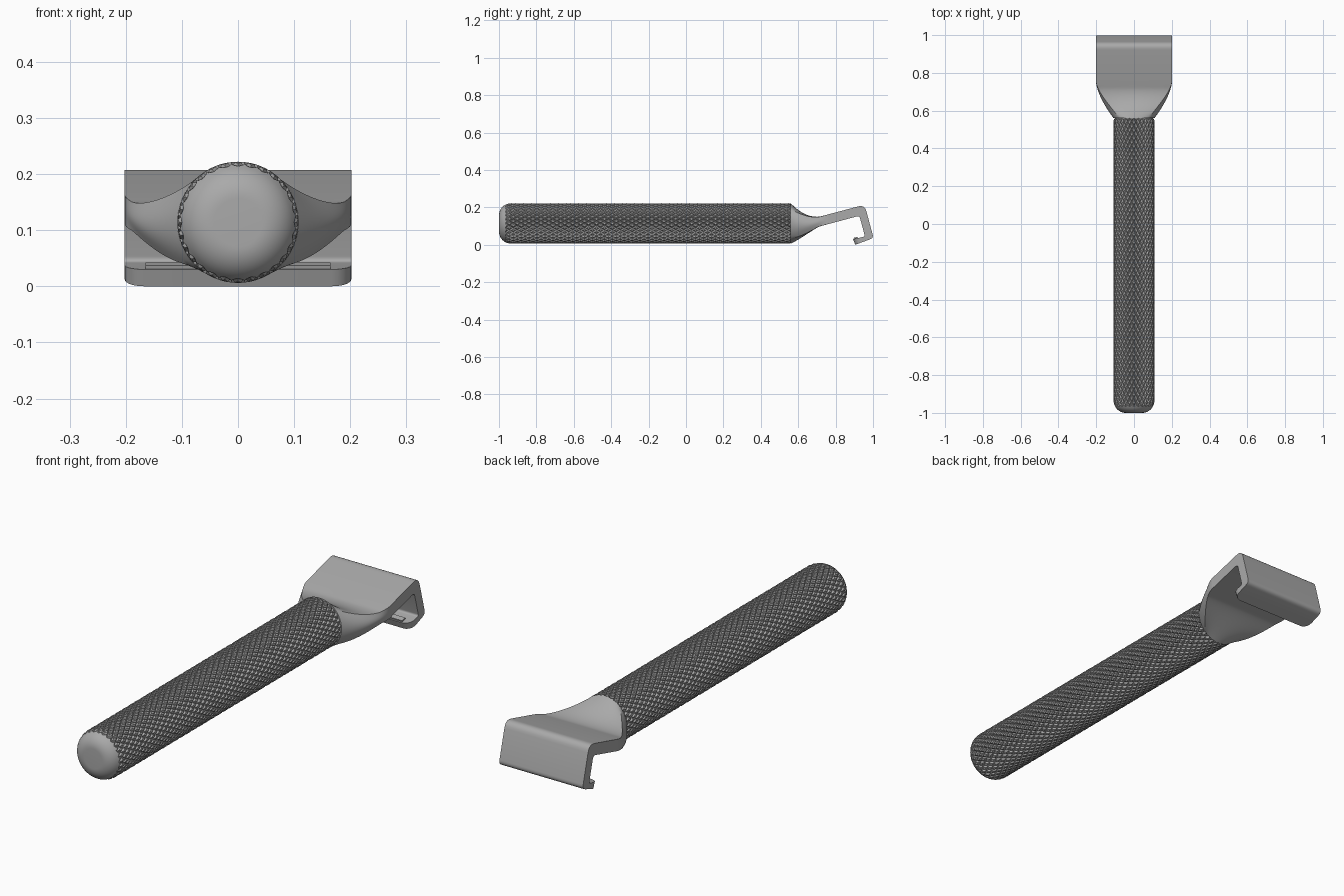
import bpy, bmesh, math
from mathutils import Vector, Matrix

if "Cube" in bpy.data.objects:
    bpy.data.objects.remove(bpy.data.objects["Cube"])

GREY = (0.4, 0.4, 0.4, 1)
metal = bpy.data.materials.new("grey metal")
metal.use_nodes = True
metal.diffuse_color = GREY
metal.node_tree.nodes["Principled BSDF"].inputs["Base Color"].default_value = GREY

AXIS = 0.114            # height of the handle axis
R, CORE = 0.108, 0.100  # outer and groove radius
FILLET = 0.065          # rounding of the handle's end
Y0, Y1 = -0.966, 0.56   # knurled length


def finish(name, bm, smooth=True):
    mesh = bpy.data.meshes.new(name)
    bm.to_mesh(mesh)
    bm.free()
    mesh.materials.append(metal)
    ob = bpy.data.objects.new(name, mesh)
    bpy.context.collection.objects.link(ob)
    if smooth:
        bpy.ops.object.select_all(action="DESELECT")
        ob.select_set(True)
        bpy.context.view_layer.objects.active = ob
        bpy.ops.object.shade_smooth_by_angle(angle=math.radians(30))
    return ob


def loft(bm, rings):
    """Skin a list of closed rings and cap both ends."""
    vs = [[bm.verts.new(p) for p in ring] for ring in rings]
    n = len(vs[0])
    for a, b in zip(vs, vs[1:]):
        for i in range(n):
            j = (i + 1) % n
            bm.faces.new((a[i], a[j], b[j], b[i]))
    bm.faces.new(vs[0])
    bm.faces.new(vs[-1])
    bmesh.ops.recalc_face_normals(bm, faces=bm.faces)


def circle(y, r, n=56):
    return [(r * math.sin(2 * math.pi * i / n), y, AXIS + r * math.cos(2 * math.pi * i / n))
            for i in range(n)]


# Knurled grip: a lattice of diamonds, each raised as a flat-topped pyramid
AROUND, ROWS = 56, 72
bm = bmesh.new()
grid = {}
for b in range(ROWS + 1):
    ring = circle(Y0 + (Y1 - Y0) * b / ROWS, CORE, AROUND)
    for a in range(b % 2, AROUND, 2):
        grid[a, b] = bm.verts.new(ring[a])
for b in range(ROWS + 1):
    for a in range((b + 1) % 2, AROUND, 2):
        corners = [(a + 1, b), (a, b + 1), (a - 1, b), (a, b - 1)]
        bm.faces.new([grid[i % AROUND, j] for i, j in corners if 0 <= j <= ROWS])
bm.normal_update()
bmesh.ops.inset_individual(bm, faces=bm.faces[:], thickness=0.005, depth=R - CORE,
                           use_even_offset=True)
# keep the teeth inside the rounded end
for v in bm.verts:
    dy = min(max(0, Y0 + 0.031 - v.co.y), FILLET)
    limit = R - FILLET + math.sqrt(FILLET ** 2 - dy ** 2)
    r = math.hypot(v.co.x, v.co.z - AXIS)
    if r > limit:
        v.co.x *= limit / r
        v.co.z = AXIS + (v.co.z - AXIS) * limit / r
finish("knurled_grip", bm, smooth=False)

# Rounded end cap
bm = bmesh.new()
end = math.asin((CORE - R + FILLET) / FILLET)
rings = []
for k in range(11):
    t = end * k / 10
    rings.append(circle(-1 + FILLET * (1 - math.cos(t)), R - FILLET + FILLET * math.sin(t)))
loft(bm, rings)
finish("end_cap", bm)

# Neck: round section flaring into the flat bar
NECK_END, HALF = 0.76, 0.202


def bar_top(y):
    return 0.157 + 0.267 * (y - 0.74)


def bar_bottom(y):
    return 0.105 + 0.267 * (y - 0.74)


bm = bmesh.new()
rings = []
for k in range(25):
    u = k / 24
    y = Y1 + (NECK_END - Y1) * u
    wide = 1 - (1 - u) ** 1.6
    flat = 1 - (1 - min(u / 0.8, 1)) ** 1.5
    w = R + (HALF - R) * wide
    top = AXIS + R + (bar_top(y) - AXIS - R) * flat
    low = AXIS - R + (bar_bottom(y) - AXIS + R) * flat
    ring = []
    for i in range(64):
        c, s = math.cos(math.tau * i / 64), math.sin(math.tau * i / 64)
        f = 1 + (1 / max(abs(c), abs(s)) - 1) * wide
        ring.append((w * c * f, y, (top + low) / 2 + (top - low) / 2 * s * f))
    rings.append(ring)
loft(bm, rings)
finish("flared_neck", bm)


# Hook: rounded side profile extruded across the width
def rounded(points):
    out = []
    for i, (y, z, r) in enumerate(points):
        p = Vector((y, z))
        if not r:
            out.append(p)
            continue
        a = Vector(points[i - 1][:2]) - p
        b = Vector(points[(i + 1) % len(points)][:2]) - p
        a, b = p + a.normalized() * r, p + b.normalized() * r
        for k in range(7):
            t = k / 6
            out.append(a * (1 - t) ** 2 + p * 2 * t * (1 - t) + b * t * t)
    return out


profile = rounded([
    (NECK_END, bar_top(NECK_END), 0), (0.955, 0.214, 0.035), (1.003, 0.036, 0.02),
    (0.905, 0.0, 0), (0.893, 0.03, 0), (0.957, 0.044, 0.01),
    (0.927, 0.155, 0.015), (NECK_END, bar_bottom(NECK_END), 0)])
bm = bmesh.new()
loft(bm, [[(x, p.x, p.y) for p in profile] for x in (-HALF, HALF)])
# round the lip's two front corners
tip = [e for e in bm.edges
       if all(v.co.y < 0.91 and v.co.z < 0.032 for v in e.verts)
       and abs(e.verts[0].co.x - e.verts[1].co.x) < 0.01]
bmesh.ops.bevel(bm, geom=tip, offset=0.035, segments=5, profile=0.5, affect="EDGES")
finish("hook", bm)

# Small ridge along the lip
bm = bmesh.new()
bmesh.ops.create_cube(bm, size=1, matrix=Matrix.Translation((0, 0.908, 0.034))
                      @ Matrix.Rotation(math.radians(15), 4, "X")
                      @ Matrix.Diagonal((0.33, 0.022, 0.012, 1)))
finish("lip_ridge", bm, smooth=False)
